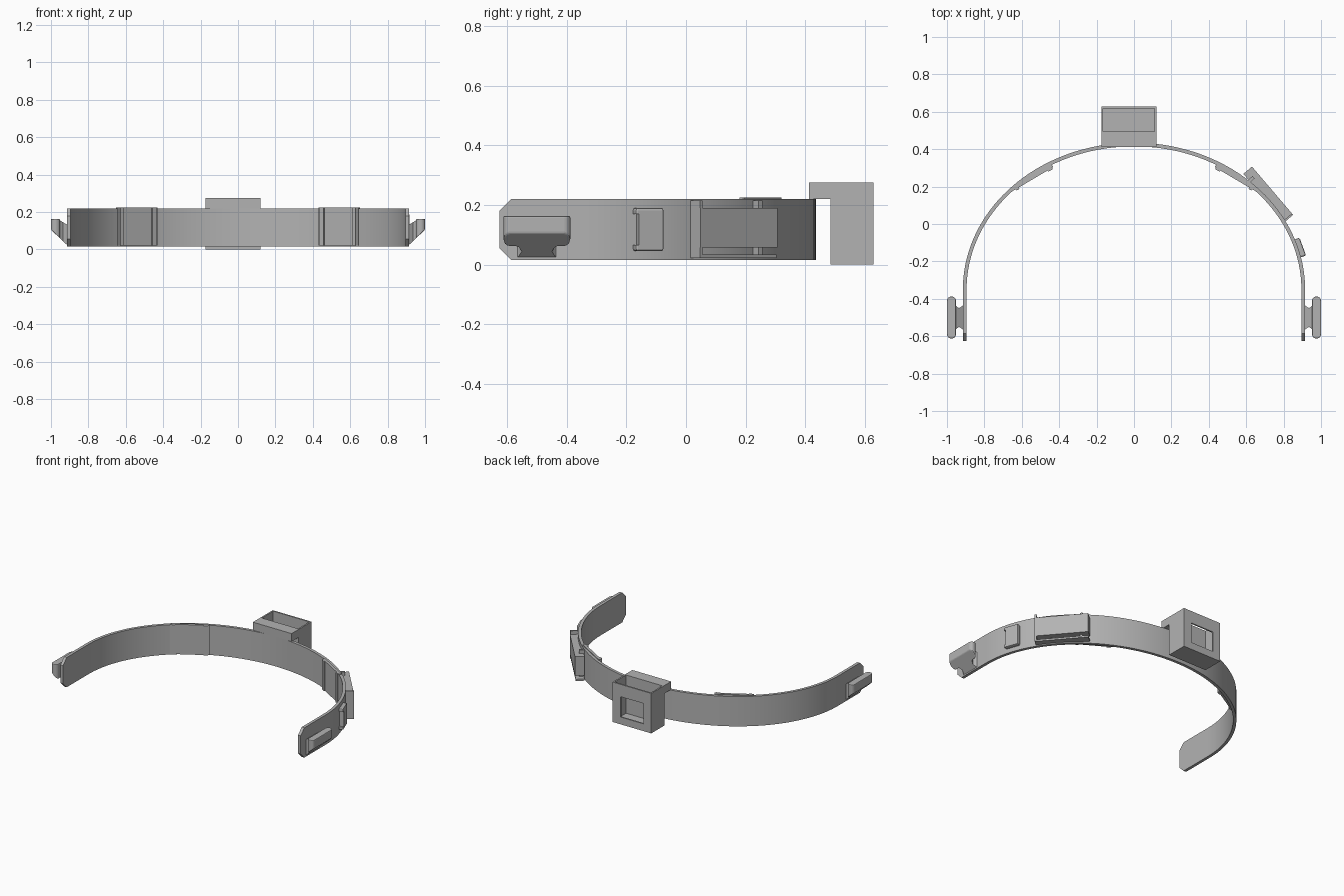
import bpy, bmesh, math
from mathutils import Vector

cube = bpy.data.objects.get("Cube")
if cube:
    bpy.data.objects.remove(cube)

grey = bpy.data.materials.new("plain_grey")
grey.use_nodes = True
grey.diffuse_color = (0.45, 0.45, 0.45, 1)
grey.node_tree.nodes["Principled BSDF"].inputs["Base Color"].default_value = (0.45, 0.45, 0.45, 1)

BOTTOM, TOP = 0.015, 0.22


def finish(name, bm, bevel=0, smooth=False):
    bmesh.ops.recalc_face_normals(bm, faces=bm.faces)
    mesh = bpy.data.meshes.new(name)
    bm.to_mesh(mesh)
    bm.free()
    mesh.materials.append(grey)
    obj = bpy.data.objects.new(name, mesh)
    bpy.context.collection.objects.link(obj)
    if bevel:
        mod = obj.modifiers.new("soft_edges", "BEVEL")
        mod.width, mod.segments = bevel, 2
    if smooth:
        bpy.ops.object.select_all(action="DESELECT")
        obj.select_set(True)
        bpy.context.view_layer.objects.active = obj
        bpy.ops.object.shade_smooth_by_angle(angle=math.radians(30))
    return obj


def prism(name, outline, low, high, **kw):
    """Upright prism whose ends follow the height rules low(x) and high(x)."""
    bm = bmesh.new()
    a = [bm.verts.new((x, y, low(x))) for x, y in outline]
    b = [bm.verts.new((x, y, high(x))) for x, y in outline]
    bm.faces.new(a)
    bm.faces.new(b)
    for i in range(len(a)):
        j = (i + 1) % len(a)
        bm.faces.new((a[i], a[j], b[j], b[i]))
    return finish(name, bm, **kw)


def plate(name, p, q, t, n, z, **kw):
    """Block along p-q: t = start/end fraction, n = offsets to the left of p-q."""
    p, q = Vector(p), Vector(q)
    d = q - p
    side = Vector((-d.y, d.x)).normalized()
    corners = [p + d * t[i] + side * n[j] for i, j in ((0, 0), (1, 0), (1, 1), (0, 1))]
    return prism(name, [tuple(c) for c in corners], lambda x: z[0], lambda x: z[1], **kw)


def block(name, lo, hi, **kw):
    return plate(name, (lo[0], lo[1]), (hi[0], lo[1]), (0, 1), (0, hi[1] - lo[1]), (lo[2], hi[2]), **kw)


def cut(target, cutter):
    mod = target.modifiers.new("cut", "BOOLEAN")
    mod.operation, mod.object, mod.solver = "DIFFERENCE", cutter, "EXACT"
    cutter.hide_render = True
    cutter.hide_viewport = True


# Band: half ellipse with straight, corner-cut ends
A, B, CY, THICK = 0.915, 0.785, -0.35, 0.02
stations = []
for y, trim in ((-0.625, 0.04), (-0.585, 0)):
    stations.append((A, y, A - THICK, y, trim))
for i in range(73):
    c, s = math.cos(math.pi * i / 72), math.sin(math.pi * i / 72)
    stations.append((A * c, CY + B * s, (A - THICK) * c, CY + (B - THICK) * s, 0))
for y, trim in ((-0.585, 0), (-0.625, 0.04)):
    stations.append((-A, y, -A + THICK, y, trim))
bm = bmesh.new()
rings = []
for ox, oy, ix, iy, trim in stations:
    lo, hi = BOTTOM + trim, TOP - trim
    rings.append([bm.verts.new(v) for v in ((ox, oy, lo), (ox, oy, hi), (ix, iy, hi), (ix, iy, lo))])
for r, s in zip(rings, rings[1:]):
    for k in range(4):
        bm.faces.new((r[k], r[(k + 1) % 4], s[(k + 1) % 4], s[k]))
bm.faces.new(rings[0])
bm.faces.new(rings[-1])
finish("band", bm, smooth=True)


# Side hooks (bar on a flared neck, sloping underside) and inner pads
def slope(x):
    return 0.02 + (abs(x) - 0.91) * 0.95


for sgn, tag in ((1, "left"), (-1, "right")):
    mid = -0.5
    bar = []
    for cx, cy, start in ((0.98, 0.092, 0), (0.972, 0.092, 90), (0.972, -0.092, 180), (0.98, -0.092, 270)):
        for k in range(4):
            a = math.radians(start + 30 * k)
            bar.append((sgn * (cx + 0.02 * math.cos(a)), mid + cy + 0.02 * math.sin(a)))
    prism("hook_bar_" + tag, bar, slope, lambda x: 0.163, bevel=0.008)
    half = ((0.905, 0.075), (0.92, 0.06), (0.935, 0.05), (0.95, 0.06), (0.962, 0.085))
    neck = [(sgn * x, mid + w) for x, w in half] + [(sgn * x, mid - w) for x, w in reversed(half)]
    prism("hook_neck_" + tag, neck, slope, lambda x: 0.13 + (abs(x) - 0.91) * 0.6)

    p, q = (sgn * 0.43, 0.312), (sgn * 0.65, 0.182)
    pad = lambda name, t, n, z: plate(name + tag, p, q, t, (-sgn * n[0], -sgn * n[1]), z)
    pad("inner_pad_", (0.02, 0.98), (-0.012, 0.006), (0.02, 0.225))
    pad("pad_lip_front_", (0.86, 0.93), (0, 0.014), (0.02, 0.225))
    pad("pad_lip_back_", (0.05, 0.16), (0, 0.014), (0.02, 0.225))

# Outer holder on the left side
hp, hq = (0.585, 0.268), (0.805, 0.01)
plate("holder_plate", hp, hq, (0, 1), (0, 0.06), (0.058, 0.19))
plate("holder_ledge", hp, hq, (0, 1), (0, 0.055), (0.022, 0.034))
plate("holder_end_wall", hp, hq, (0.97, 1), (-0.005, 0.058), (0.022, 0.215))
plate("holder_rib", hp, hq, (0.12, 0.17), (-0.005, 0.03), (0.022, 0.215))

# Small clip with a notched front edge
cp, cq = (0.853, -0.085), (0.888, -0.18)
clip = plate("small_clip", cp, cq, (0, 1), (0, 0.034), (0.045, 0.19), bevel=0.008)
cut(clip, plate("clip_notch_cutter", cp, cq, (0.88, 1.2), (-0.1, 0.1), (0.065, 0.17)))

# Rear box: open on top, windowed at the back, hooked over the band
box = block("rear_box", (-0.175, 0.485, 0), (0.12, 0.628, 0.275))
cut(box, block("cavity_cutter", (-0.165, 0.495, 0.012), (0.11, 0.618, 0.4)))
cut(box, block("window_cutter", (-0.115, 0.56, 0.05), (0.06, 0.7, 0.19)))
block("rear_box_hook", (-0.175, 0.412, 0.22), (0.12, 0.486, 0.275))
